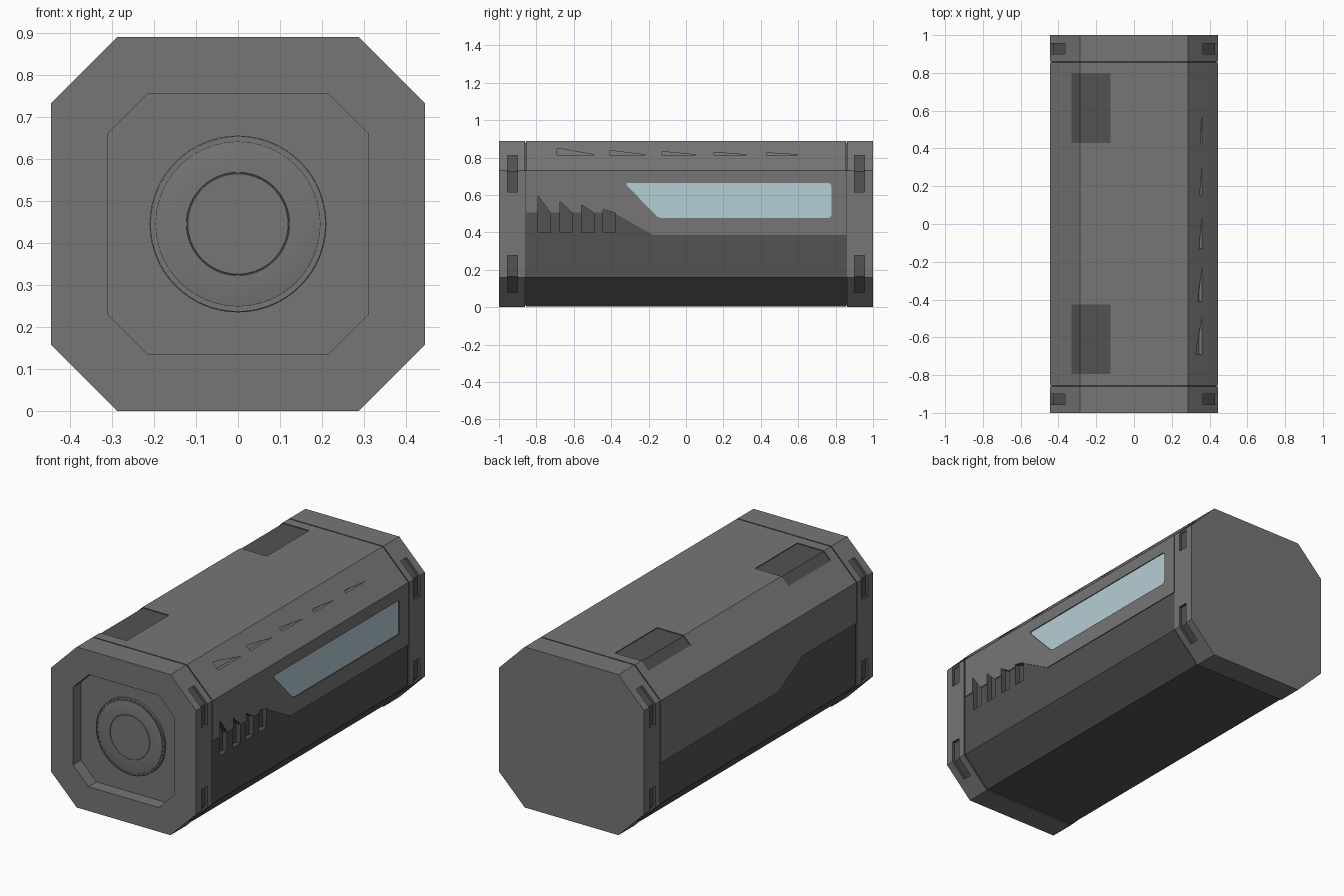
import bpy, bmesh, math
from mathutils import Matrix

if "Cube" in bpy.data.objects:
    bpy.data.objects.remove(bpy.data.objects["Cube"])


def material(name, rgb):
    m = bpy.data.materials.new(name)
    m.diffuse_color = (*rgb, 1)
    m.use_nodes = True
    m.node_tree.nodes["Principled BSDF"].inputs["Base Color"].default_value = m.diffuse_color
    return m


MATS = [material("shell_grey", (0.18, 0.18, 0.18)),
        material("dark_grey", (0.085, 0.085, 0.085)),
        material("pale_glass", (0.46, 0.62, 0.67))]
SHELL, DARK, GLASS = range(3)
HALF, FLAT, CZ = 0.444, 0.287, 0.445


def make(name, bm, mat):
    bmesh.ops.recalc_face_normals(bm, faces=bm.faces)
    for f in bm.faces:
        f.material_index = mat
    me = bpy.data.meshes.new(name)
    bm.to_mesh(me)
    bm.free()
    for m in MATS:                      # same slots everywhere, so booleans keep colours
        me.materials.append(m)
    ob = bpy.data.objects.new(name, me)
    bpy.context.collection.objects.link(ob)
    return ob


def prism(name, shapes, axis, a, b, mat):
    """Extrude 2D outlines: axis x takes (y, z) points, axis y takes (x, z) points."""
    bm = bmesh.new()
    for pts in shapes:
        rings = []
        for t in (a, b):
            rings.append([bm.verts.new((t, u, v) if axis == "x" else (u, t, v)) for u, v in pts])
        n = len(pts)
        bm.faces.new(rings[0])
        bm.faces.new(rings[1])
        for i in range(n):
            j = (i + 1) % n
            bm.faces.new((rings[0][i], rings[0][j], rings[1][j], rings[1][i]))
    return make(name, bm, mat)


def octagon(h, f):
    return [(x, CZ + z) for x, z in ((f, -h), (h, -f), (h, f), (f, h),
                                     (-f, h), (-h, f), (-h, -f), (-f, -h))]


def rect(u0, u1, v0, v1):
    return [(u0, v0), (u1, v0), (u1, v1), (u0, v1)]


def subtract(ob, cutter):
    cutter.hide_render = True
    mod = ob.modifiers.new("cut", "BOOLEAN")
    mod.operation, mod.solver, mod.object = "DIFFERENCE", "EXACT", cutter
    bpy.context.view_layer.objects.active = ob
    bpy.ops.object.modifier_apply(modifier=mod.name)
    bpy.data.objects.remove(cutter)


def recess(shapes, axis, a, b, depth, mat=SHELL):
    """Sink outlines into the case by a constant depth, following its bent faces."""
    cutter = prism("cutter", shapes, axis, a, b, mat)
    core = prism("core", [octagon(HALF - depth, FLAT - depth * math.tan(math.pi / 8))],
                 "y", -1.2, 1.2, mat)
    subtract(cutter, core)
    subtract(case, cutter)


# Octagonal case
case = prism("case", [octagon(HALF, FLAT)], "y", -1, 1, SHELL)

# Dark lower panel with a raised step toward the front
recess([[(-0.86, -0.1), (0.86, -0.1), (0.86, 0.387), (-0.177, 0.387),
         (-0.39, 0.507), (-0.86, 0.507)]], "x", -0.6, 0.6, 0.004, DARK)

# Seams of the end caps
for y in (-0.858, 0.858):
    recess([octagon(0.6, 0.4)], "y", y - 0.003, y + 0.003, 0.008, DARK)

# Slots wrapping the corners of both end caps
for y in (-0.928, 0.928):
    recess([rect(s * 0.34, s * 0.6, z, z + 0.197) for s in (-1, 1) for z in (0.08, 0.615)],
           "y", y - 0.027, y + 0.027, 0.015, DARK)

# Dark pads on the top left edge
for y in (-0.61, 0.615):
    recess([rect(-0.33, -0.125, 0.75, 1.1)], "y", y - 0.185, y + 0.185, 0.004, DARK)

# Row of shrinking wedge marks on the top right chamfer
wedges = []
for i, (h, w) in enumerate(((0.034, 0.2), (0.022, 0.192), (0.016, 0.184),
                            (0.012, 0.176), (0.01, 0.17))):
    y = -0.69 + 0.28 * i
    wedges.append([(y, 0.815), (y + w, 0.815), (y + 0.04, 0.815 + h * 0.85), (y, 0.815 + h)])
recess(wedges, "x", 0.2, 0.6, 0.012)

# Four slanted vents on the right side
vents = []
for y, top in ((-0.79, 0.595), (-0.673, 0.567), (-0.558, 0.548), (-0.443, 0.522)):
    vents.append([(y, 0.40), (y + 0.065, 0.40), (y + 0.065, 0.505), (y, top)])
recess(vents, "x", 0.3, 0.6, 0.03, DARK)

# Side window
window = [(-0.32, 0.655), (-0.165, 0.495), (-0.15, 0.482), (-0.13, 0.477), (0.76, 0.477),
          (0.773, 0.482), (0.778, 0.495), (0.778, 0.647), (0.773, 0.66), (0.76, 0.665),
          (-0.315, 0.665)]
recess([window], "x", 0.3, 0.6, 0.01, DARK)
prism("side_window", [window], "x", 0.433, 0.439, GLASS)

# Front recess
inner = octagon(0.31, 0.2145)
subtract(case, prism("cutter", [inner], "y", -1.1, -0.93, SHELL))

# Round front dial, turned from a profile
bm = bmesh.new()
prof = [(0.21, -0.929), (0.21, -0.941), (0.207, -0.943), (0.207, -0.938), (0.196, -0.938),
        (0.196, -0.943), (0.193, -0.944), (0.123, -0.944), (0.122, -0.941), (0.12, -0.941),
        (0.119, -0.944), (0, -0.944)]
vs = [bm.verts.new((r, y, 0)) for r, y in prof]
es = [bm.edges.new(p) for p in zip(vs, vs[1:])]
bmesh.ops.spin(bm, geom=vs + es, cent=(0, 0, 0), axis=(0, 1, 0), angle=math.tau, steps=64)
bmesh.ops.remove_doubles(bm, verts=bm.verts, dist=1e-5)
dial = make("front_dial", bm, SHELL)
dial.location.z = CZ
bpy.context.view_layer.objects.active = dial
dial.select_set(True)
bpy.ops.object.shade_smooth_by_angle(angle=math.radians(30))

# Crossed mesh bars in the dial's ring groove
bm = bmesh.new()
COUNT = 48
for i in range(COUNT):
    spin = Matrix.Rotation(math.tau * i / COUNT, 4, "Y")
    for s in (-1, 1):
        bmesh.ops.create_cube(bm, size=1, matrix=spin
                              @ Matrix.Translation((0.2015, -0.9395, 0))
                              @ Matrix.Rotation(s * math.radians(60), 4, "Y")
                              @ Matrix.Diagonal((0.023, 0.004, 0.002, 1)))
grille = make("dial_grille", bm, SHELL)
grille.location.z = CZ
